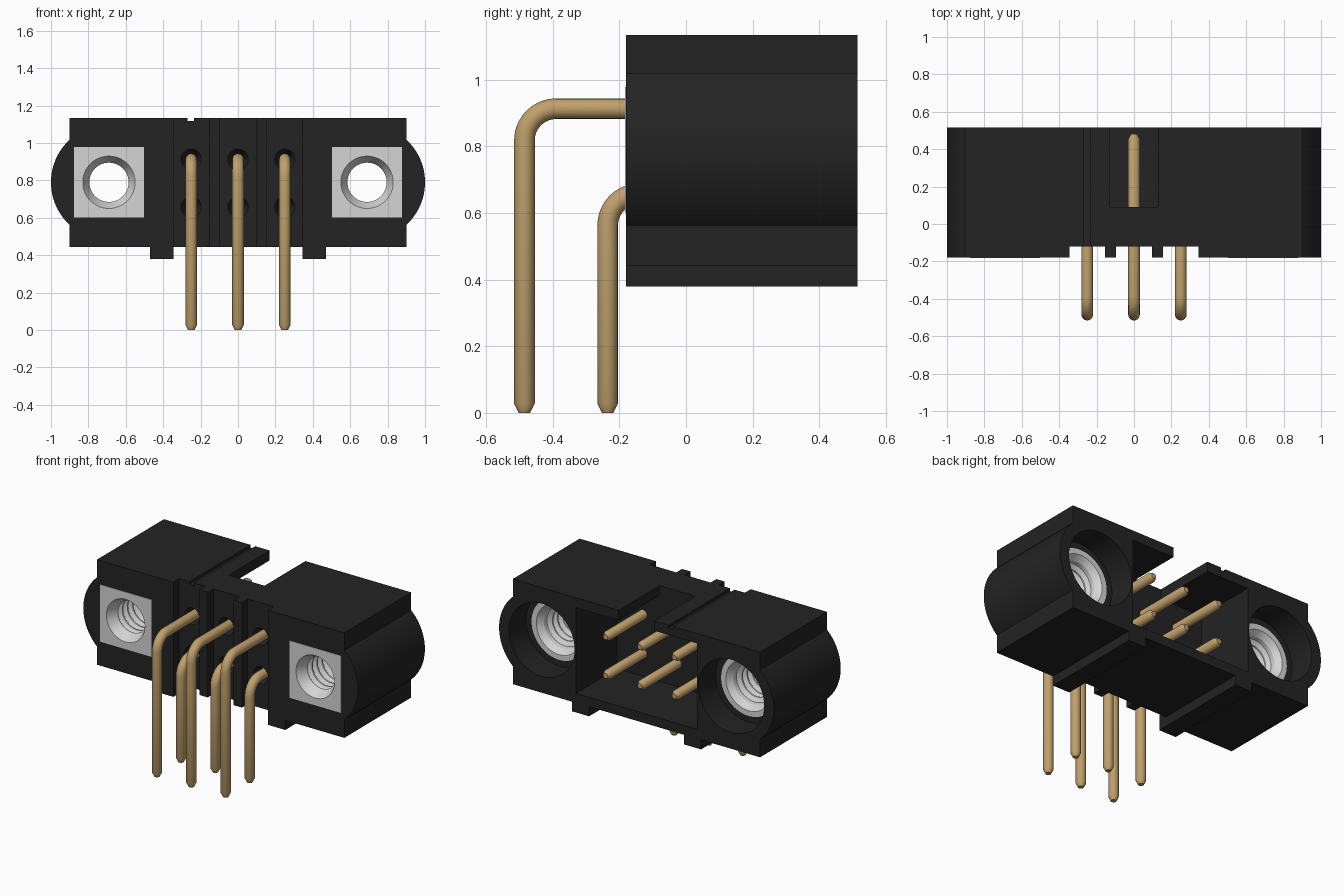
import bpy, bmesh, math
from mathutils import Vector

if "Cube" in bpy.data.objects:
    bpy.data.objects.remove(bpy.data.objects["Cube"])

def material(name, rgb):
    m = bpy.data.materials.new(name)
    m.diffuse_color = (*rgb, 1)
    m.use_nodes = True
    m.node_tree.nodes["Principled BSDF"].inputs["Base Color"].default_value = m.diffuse_color
    return m

BLACK = material("black_plastic", (0.017, 0.017, 0.017))
GOLD = material("gold_plating", (0.53, 0.355, 0.15))
STEEL = material("bright_steel", (0.66, 0.66, 0.66))

def finish(name, bm, mat):
    bmesh.ops.recalc_face_normals(bm, faces=bm.faces[:])
    me = bpy.data.meshes.new(name)
    bm.to_mesh(me)
    bm.free()
    ob = bpy.data.objects.new(name, me)
    bpy.context.collection.objects.link(ob)
    me.materials.append(mat)
    return ob

def skin(name, rings, mat, loop=False):
    """Bridge a list of point rings; cap the ends unless looped."""
    bm = bmesh.new()
    vs = [[bm.verts.new(p) for p in r] for r in rings]
    n = len(rings[0])
    for i in range(len(vs) if loop else len(vs) - 1):
        a, b = vs[i], vs[(i + 1) % len(vs)]
        for k in range(n):
            bm.faces.new((a[k], a[(k + 1) % n], b[(k + 1) % n], b[k]))
    if not loop:
        bm.faces.new(vs[0])
        bm.faces.new(vs[-1])
    return finish(name, bm, mat)

def lathe(name, cx, cz, profile, mat, n=48, loop=False):
    """Turn (radius, y) about a y axis; a negative radius makes a square ring."""
    rings = []
    for r, y in profile:
        ring = []
        for k in range(n):
            a = 2 * math.pi * k / n
            c, s = math.cos(a), math.sin(a)
            rad = r if r > 0 else -r / max(abs(c), abs(s))
            ring.append((cx + rad * c, y, cz + rad * s))
        rings.append(ring)
    return skin(name, rings, mat, loop)

def box(name, x0, x1, y0, y1, z0, z1, mat):
    ring = [(x0, z0), (x1, z0), (x1, z1), (x0, z1)]
    return skin(name, [[(x, y, z) for x, z in ring] for y in (y0, y1)], mat)

def smooth(ob, deg=30):
    bpy.ops.object.select_all(action='DESELECT')
    ob.select_set(True)
    bpy.context.view_layer.objects.active = ob
    bpy.ops.object.shade_smooth_by_angle(angle=math.radians(deg))

FRONT, BACK, TOP, BASE = -0.18, 0.515, 1.135, 0.443
EX, EZ, ER = 0.69, 0.79, 0.31          # screw axis and rounded ear radius
PIN_X = (-0.25, 0, 0.25)
ROWS = ((0.913, -0.485), (0.658, -0.235))   # pin height, y of the leg

# Housing outline: rails underneath, rounded ears at the sides
half = [(0.345, BASE), (0.345, 0.38), (0.47, 0.38), (0.47, BASE), (0.9, BASE)]
lim = math.acos((0.9 - EX) / ER)
for i in range(25):
    a = -lim + 2 * lim * i / 24
    half.append((EX + ER * math.cos(a), EZ + ER * math.sin(a)))
half.append((0.9, TOP))
outline = half + [(-x, z) for x, z in reversed(half)]
housing = skin("housing", [[(x, y, z) for x, z in outline] for y in (FRONT, BACK)], BLACK)

# Cutters: front channels, mating cavity, key slot, polarity groove
cutters = [box("cut", x0, x1, -0.3, -0.12, 0.3, 1.3, BLACK)
           for x0, x1 in ((-0.345, -0.155), (-0.095, 0.095), (0.155, 0.345))]
cutters.append(box("cut", -0.44, 0.44, 0.09, 0.7, 0.505, 1.07, BLACK))
cutters.append(box("cut", -0.13, 0.13, 0.09, 0.7, 0.9, 1.3, BLACK))
cutters.append(box("cut", -0.27, -0.235, -0.4, 0.7, 1.117, 1.3, BLACK))
# Cutters: pockets for the threaded inserts and recesses around pins
for s in (-1, 1):
    cutters.append(lathe("cut", s * EX, EZ, [(-0.188, -0.3), (-0.188, 0.1), (0.2, 0.1),
                   (0.2, 0.335), (0.24, 0.335), (0.24, 0.7)], BLACK))
for x in PIN_X:
    for z, _ in ROWS:
        cutters.append(lathe("cut", x, z, [(0.055, -0.3), (0.055, -0.12), (0.032, -0.07)], BLACK, 20))

bpy.context.view_layer.objects.active = housing
for c in cutters:
    m = housing.modifiers.new("cut", 'BOOLEAN')
    m.operation, m.solver, m.object = 'DIFFERENCE', 'EXACT', c
    bpy.ops.object.modifier_apply(modifier=m.name)
    bpy.data.objects.remove(c)
smooth(housing)

# Threaded inserts: square flange in front, round barrel behind
thread = []
for i in range(8):
    y = -0.12 + i * 0.052
    thread += [(0.105, y), (0.105, y + 0.01), (0.132, y + 0.028), (0.132, y + 0.034)]
profile = ([(-0.188, 0.1), (-0.188, FRONT - 0.003), (0.14, FRONT - 0.003), (0.122, -0.15)]
           + thread + [(0.135, 0.3), (0.165, 0.335), (0.2, 0.335), (0.2, 0.1)])
for s, side in ((-1, "left"), (1, "right")):
    smooth(lathe(f"{side}_threaded_insert", s * EX, EZ, profile, STEEL, 48, True), 25)

# Contact pins: round wire bent down at a right angle, tapered tips
def pin(name, x, z, leg, r=0.031, bend=0.095, n=16):
    path = [(0.48, z, 0, 0.55), (0.455, z, 0, 1)]
    for i in range(11):
        t = math.pi / 2 * i / 10
        path.append((leg + bend - bend * math.sin(t), z - bend + bend * math.cos(t), t, 1))
    path += [(leg, 0.028, math.pi / 2, 1), (leg, 0, math.pi / 2, 0.55)]
    rings = []
    for y, zz, t, k in path:
        normal = Vector((0, -math.sin(t), math.cos(t)))
        side = Vector((1, 0, 0))
        rings.append([Vector((x, y, zz)) + k * r * (math.cos(a) * side + math.sin(a) * normal)
                      for a in (2 * math.pi * j / n for j in range(n))])
    smooth(skin(name, rings, GOLD))

for i, x in enumerate(PIN_X):
    for row, (z, leg) in zip(("upper", "lower"), ROWS):
        pin(f"{row}_pin_{i + 1}", x, z, leg)
